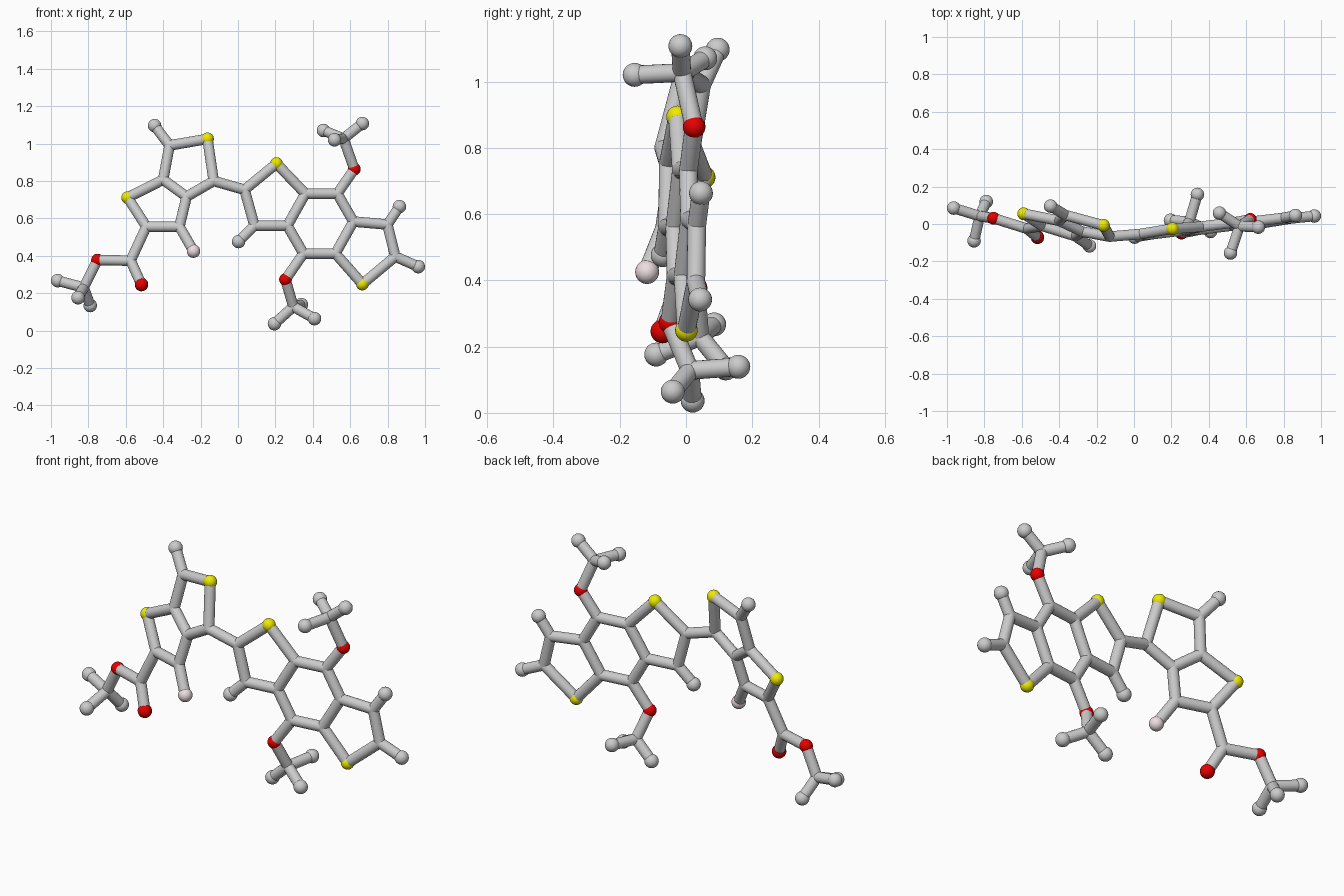
import bpy
from mathutils import Vector

if "Cube" in bpy.data.objects:
    bpy.data.objects.remove(bpy.data.objects["Cube"])

STICK = 0.028

def material(name, rgb):
    m = bpy.data.materials.new(name)
    m.diffuse_color = (*rgb, 1)
    m.use_nodes = True
    m.node_tree.nodes["Principled BSDF"].inputs["Base Color"].default_value = m.diffuse_color
    return m

MATS = {"S": material("yellow", (0.85, 0.83, 0.0)),
        "O": material("red", (0.8, 0.0, 0.0)),
        "F": material("pale_pink", (0.85, 0.73, 0.75))}
LABEL = {"S": "sulfur", "O": "oxygen", "F": "fluorine", "C": "carbon", "H": "end"}

# flat ring systems: atoms given as (x, z), depth y follows from the plane
def planar(atoms, a, b, c):
    return {k: Vector((x, a * x + b * z + c, z)) for k, (x, z) in atoms.items()}

left = planar({
    "H1": (-.446, 1.096), "C2": (-.366, .99), "S1": (-.163, 1.025), "C3": (-.13, .80),
    "C4": (-.275, .716), "C5": (-.40, .807), "S2": (-.59, .711), "C6": (-.49, .556),
    "C7": (-.313, .556), "F1": (-.238, .425), "C8": (-.574, .374),
    "O1": (-.516, .246), "O2": (-.751, .377)}, -.309, .2215, -.285)

right = planar({
    "C10": (.035, .753), "C11": (.088, .561), "H2": (.003, .476), "S3": (.206, .893),
    "C12": (.36, .732), "C13": (.264, .561), "C14": (.531, .732), "C15": (.617, .583),
    "C16": (.521, .412), "C17": (.35, .412), "O3": (.622, .863), "O4": (.254, .273),
    "C18": (.799, .567), "H3": (.863, .663), "C19": (.841, .396), "H4": (.964, .342),
    "S4": (.665, .249)}, .124, .047, -.093)

# three-pronged end groups: centre then prongs, as (x, y, z)
tips = {k: Vector(v) for k, v in {
    "C20": (-.825, .042, .23), "H5": (-.964, .085, .267),
    "H6": (-.855, -.09, .176), "H7": (-.79, .12, .134),
    "C21": (.564, -.012, 1.027), "H8": (.457, .058, 1.07),
    "H9": (.516, -.155, 1.02), "H10": (.665, -.017, 1.107),
    "C22": (.296, .012, .128), "H11": (.195, .02, .037),
    "H12": (.409, -.04, .064), "H13": (.339, .158, .139)}.items()}

ATOMS = {**left, **right, **tips}

# bonds as chains of neighbouring atoms
CHAINS = """H1 C2 S1 C3 C4 C5 C2
C5 S2 C6 C7 C4
C7 F1
C6 C8 O1
C8 O2 C20 H5
H6 C20 H7
C3 C10 S3 C12 C13 C11 C10
C11 H2
C12 C14 C15 C16 C17 C13
C14 O3 C21 H8
H9 C21 H10
C17 O4 C22 H11
H12 C22 H13
C15 C18 C19 S4 C16
C18 H3
C19 H4"""

# shared meshes
bpy.ops.mesh.primitive_uv_sphere_add(segments=24, ring_count=14, radius=1)
ball = bpy.context.object
bpy.ops.object.shade_smooth()
bpy.ops.mesh.primitive_cylinder_add(vertices=20, radius=1, depth=1)
rod = bpy.context.object
bpy.ops.object.shade_smooth_by_angle()

def place(src, name, loc, scale, rot=None, mat=None):
    o = src.copy()
    o.data = src.data.copy()
    o.name = name
    o.location, o.scale = loc, scale
    if rot:
        o.rotation_mode = 'QUATERNION'
        o.rotation_quaternion = rot
    if mat:
        o.data.materials.append(mat)
    bpy.context.collection.objects.link(o)

# atom balls
for key, p in ATOMS.items():
    kind = key[0]
    r = 0.036 if kind in "HF" or key == "O1" else STICK if kind == "C" else 0.034
    place(ball, LABEL[kind] + "_ball_" + key[1:], p, (r, r, r), mat=MATS.get(kind))

# bond sticks
for line in CHAINS.splitlines():
    keys = line.split()
    for a, b in zip(keys, keys[1:]):
        d = ATOMS[b] - ATOMS[a]
        place(rod, f"stick_{a}_{b}", (ATOMS[a] + ATOMS[b]) / 2,
              (STICK, STICK, d.length), d.to_track_quat('Z', 'Y'))

for src in (ball, rod):
    bpy.data.objects.remove(src)
